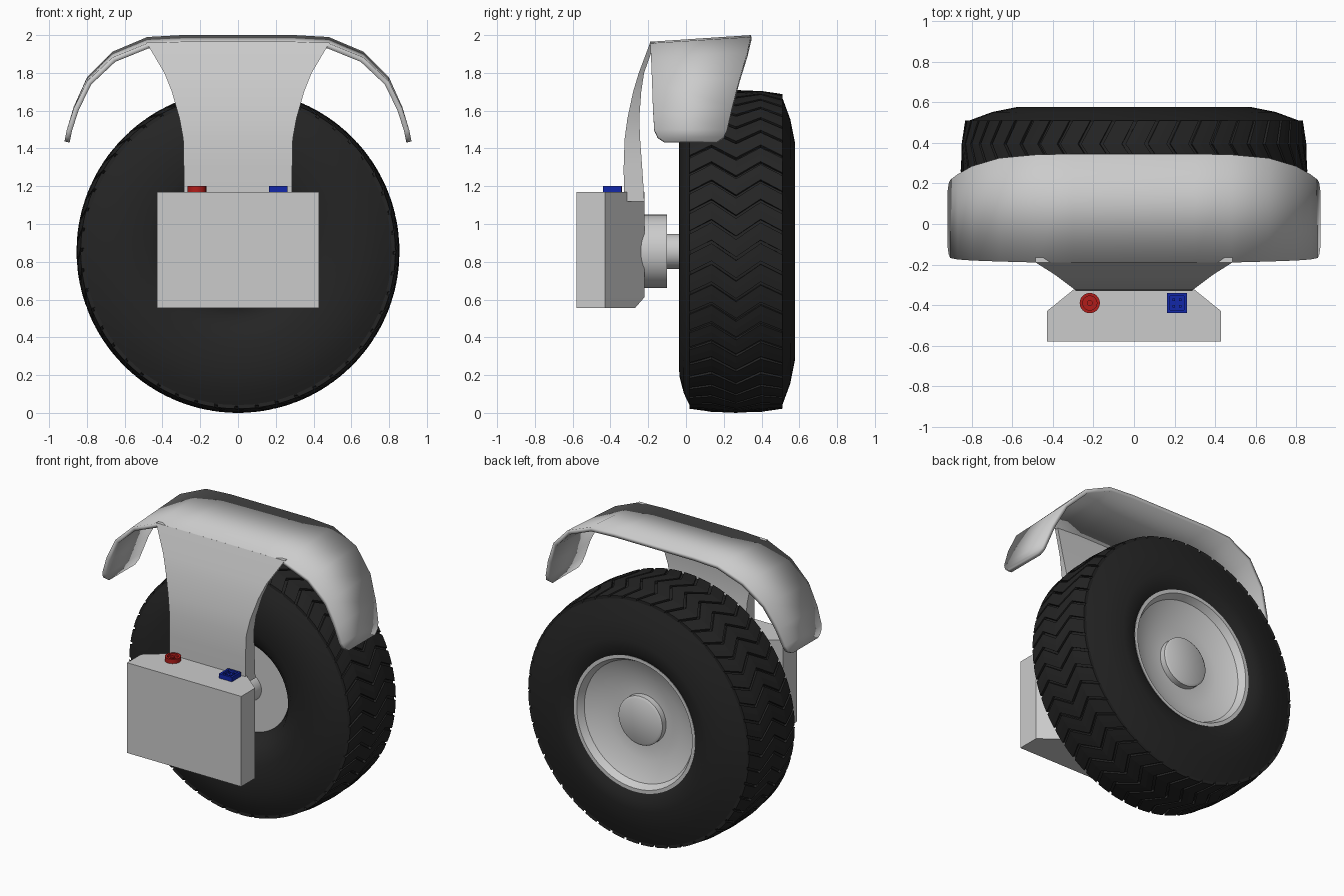
import bpy, bmesh, math
from mathutils import Matrix

if "Cube" in bpy.data.objects:
    bpy.data.objects.remove(bpy.data.objects["Cube"])

CZ = 0.855  # wheel axis height


def material(name, rgb):
    m = bpy.data.materials.new(name)
    m.diffuse_color = (*rgb, 1)
    m.use_nodes = True
    m.node_tree.nodes["Principled BSDF"].inputs["Base Color"].default_value = m.diffuse_color
    return m


RUBBER = material("rubber", (0.018, 0.018, 0.018))
RED = material("red", (0.45, 0.012, 0.01))
BLUE = material("blue", (0.006, 0.02, 0.4))


def finish(name, bm, mat=None, angle=None, normals=True):
    if normals:
        bmesh.ops.recalc_face_normals(bm, faces=bm.faces)
    me = bpy.data.meshes.new(name)
    bm.to_mesh(me)
    bm.free()
    ob = bpy.data.objects.new(name, me)
    bpy.context.collection.objects.link(ob)
    if mat:
        me.materials.append(mat)
    if angle:
        bpy.ops.object.select_all(action='DESELECT')
        ob.select_set(True)
        bpy.context.view_layer.objects.active = ob
        bpy.ops.object.shade_smooth_by_angle(angle=math.radians(angle))
    return ob


def skin(bm, rings, close=False, caps=False):
    """Join equal closed rings of points with quads."""
    vs = [[bm.verts.new(p) for p in r] for r in rings]
    n = len(vs[0])
    for i in range(len(vs) if close else len(vs) - 1):
        a, b = vs[i], vs[(i + 1) % len(vs)]
        for j in range(n):
            k = (j + 1) % n
            bm.faces.new((a[j], a[k], b[k], b[j]))
    if caps:
        bm.faces.new(vs[0])
        bm.faces.new(vs[-1])


def lathe(name, profile, mat=None, n=64, close=False, angle=35, matrix=None):
    """Turn (radius, y) points around the wheel axis (or around matrix's y axis)."""
    bm = bmesh.new()
    rings = [[(r * math.cos(2 * math.pi * i / n), y, r * math.sin(2 * math.pi * i / n))
              for i in range(n)] for r, y in profile]
    skin(bm, rings, close)
    bmesh.ops.remove_doubles(bm, verts=bm.verts, dist=1e-5)
    bm.transform(matrix or Matrix.Translation((0, 0, CZ)))
    return finish(name, bm, mat, angle)


def cubes(name, boxes, mat):
    """Boxes given as (centre, size)."""
    bm = bmesh.new()
    for c, s in boxes:
        bmesh.ops.create_cube(bm, size=1, matrix=Matrix.Translation(c) @ Matrix.Diagonal((*s, 1)))
    return finish(name, bm, mat)


# Tyre carcass
lathe("tyre", [(0.30, 0.12), (0.35, 0.04), (0.41, -0.01), (0.48, -0.03), (0.57, -0.038),
               (0.66, -0.035), (0.75, -0.012), (0.822, 0.022), (0.833, 0.14), (0.836, 0.265),
               (0.833, 0.39), (0.822, 0.507), (0.70, 0.552), (0.57, 0.578), (0.50, 0.574),
               (0.455, 0.55), (0.43, 0.45), (0.30, 0.30)], RUBBER, close=True, angle=45)

# Zigzag tread lugs
bm = bmesh.new()
COUNT = 48
pitch = 2 * math.pi / COUNT
zigzag = [(0.018, 0.0, 0.833), (0.135, 0.06, 0.85), (0.265, -0.03, 0.855),
          (0.395, 0.06, 0.85), (0.51, 0.0, 0.833)]
for i in range(COUNT):
    rings = []
    for y, shift, top in zigzag:
        a0 = i * pitch + shift / 0.85
        a1 = a0 + pitch * 0.84
        rings.append([(r * math.cos(a), y, CZ + r * math.sin(a))
                      for r, a in ((0.80, a0), (top, a0), (top, (a0 + a1) / 2), (top, a1), (0.80, a1))])
    skin(bm, rings, caps=True)
finish("tread_lugs", bm, RUBBER)

# Dished rim with centre cap
lathe("rim", [(0, 0.12), (0.31, 0.12), (0.31, 0.30), (0.44, 0.45), (0.458, 0.555), (0.435, 0.555),
              (0.41, 0.51), (0.28, 0.45), (0.165, 0.45), (0.165, 0.49), (0.15, 0.50), (0, 0.50)])

# Axle and hub
lathe("axle", [(0, -0.11), (0.093, -0.11), (0.093, 0.13), (0, 0.13)], n=48)
lathe("hub", [(0, -0.24), (0.194, -0.24), (0.194, -0.10), (0, -0.10)], n=48)

# Battery housing with chamfered rear corners and lower rear edge
half = [(0.43, -0.58), (0.43, -0.43)]
bm = bmesh.new()
rings = []
for z, x_back, y_back in ((0.555, 0.23, -0.27), (0.612, 0.17, -0.22), (1.17, 0.17, -0.22)):
    right = half + [(x_back, y_back)]
    rings.append([(x, y, z) for x, y in right] + [(-x, y, z) for x, y in reversed(right)])
skin(bm, rings, caps=True)
finish("housing", bm)

# Flared, curved support: (z, half width, front y, back y)
bm = bmesh.new()
support = [(1.12, 0.285, -0.328, -0.22), (1.30, 0.287, -0.33, -0.232), (1.45, 0.29, -0.325, -0.243),
           (1.56, 0.31, -0.31, -0.247), (1.70, 0.35, -0.28, -0.237), (1.80, 0.39, -0.25, -0.222),
           (1.96, 0.485, -0.19, -0.165)]
skin(bm, [[(-w, f, z), (w, f, z), (w, b, z), (-w, b, z)] for z, w, f, b in support], caps=True)
finish("support", bm, angle=30)

# Mudguard: (x, back z, front z drop, front y, back y), mirrored across x
side = [(0.30, 2.0, 0.035, -0.19, 0.345), (0.48, 1.99, 0.033, -0.19, 0.342),
        (0.665, 1.912, 0.03, -0.185, 0.325), (0.80, 1.775, 0.02, -0.18, 0.285),
        (0.87, 1.62, 0.008, -0.175, 0.245), (0.906, 1.50, 0, -0.168, 0.218),
        (0.914, 1.46, 0, -0.15, 0.20), (0.919, 1.437, 0, -0.115, 0.165)]
guard = [(-s[0], *s[1:]) for s in reversed(side)] + side
bm = bmesh.new()
rows = [(bm.verts.new((x, f, z - d)), bm.verts.new((x, b, z))) for x, z, d, f, b in guard]
for (f0, b0), (f1, b1) in zip(rows, rows[1:]):
    bm.faces.new((f0, f1, b1, b0))
ob = finish("mudguard", bm, angle=35, normals=False)
mod = ob.modifiers.new("thickness", 'SOLIDIFY')
mod.thickness = 0.028
mod.offset = -1

# Red round button with a raised ring
lathe("red_button", [(0, 1.16), (0.05, 1.16), (0.05, 1.20), (0.035, 1.20), (0.035, 1.185),
                     (0.014, 1.185), (0.014, 1.195), (0, 1.195)], RED, n=24,
      matrix=Matrix.Translation((-0.218, -0.39, 0)) @ Matrix.Rotation(math.pi / 2, 4, 'X'))

# Blue square socket: base, frame and four pins
X, Y = 0.212, -0.39
boxes = [((X, Y, 1.173), (0.098, 0.098, 0.024))]
for s in (-1, 1):
    boxes.append(((X + s * 0.042, Y, 1.18), (0.014, 0.098, 0.04)))
    boxes.append(((X, Y + s * 0.042, 1.18), (0.072, 0.014, 0.04)))
    for t in (-1, 1):
        boxes.append(((X + s * 0.016, Y + t * 0.016, 1.185), (0.012, 0.012, 0.02)))
cubes("blue_socket", boxes, BLUE)
